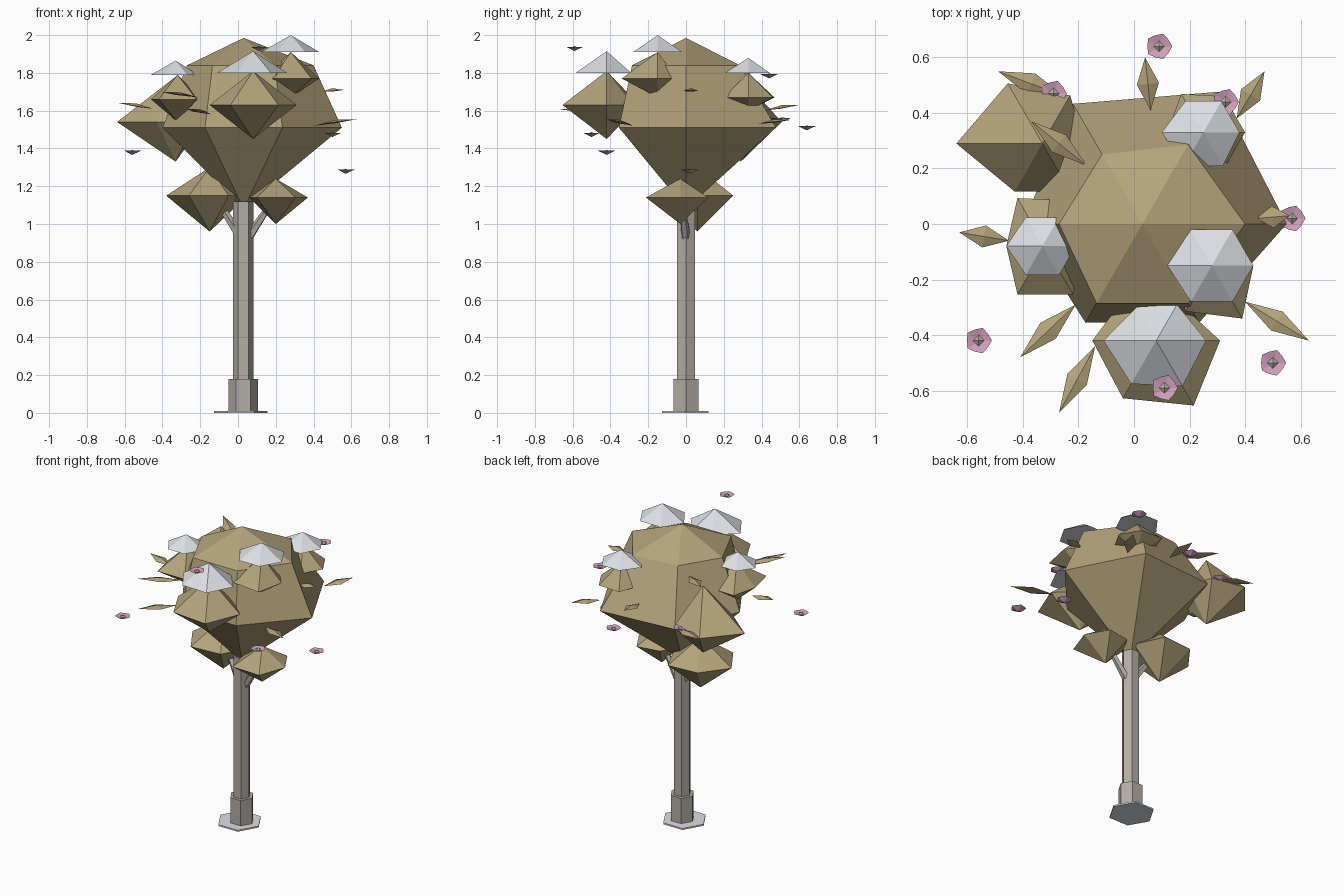
import bpy, bmesh, math
from mathutils import Vector


def mat(name, rgb):
    m = bpy.data.materials.new(name)
    m.diffuse_color = (*rgb, 1)
    return m


LEAF = mat("foliage", (0.46, 0.37, 0.20))
BARK = mat("bark", (0.46, 0.42, 0.38))
SNOW = mat("snow", (0.72, 0.74, 0.78))
PINK = mat("petal", (0.66, 0.36, 0.52))


def finish(name, bm, material):
    bmesh.ops.recalc_face_normals(bm, faces=bm.faces)
    me = bpy.data.meshes.new(name)
    bm.to_mesh(me)
    bm.free()
    me.materials.append(material)
    ob = bpy.data.objects.new(name, me)
    bpy.context.collection.objects.link(ob)
    return ob


def stack(name, cx, cy, rings, material, bottom=None, top=None, n=6):
    """Rings of n points, (z, radius or radii); ends close to an apex or a flat cap."""
    bm = bmesh.new()
    loops = []
    for z, r in rings:
        rr = r if isinstance(r, (list, tuple)) else [r] * n
        loops.append([bm.verts.new((cx + rr[i] * math.cos(i * math.tau / n),
                                    cy + rr[i] * math.sin(i * math.tau / n), z)) for i in range(n)])
    for a, b in zip(loops, loops[1:]):
        for i in range(n):
            j = (i + 1) % n
            bm.faces.new((a[i], a[j], b[j], b[i]))
    for loop, z in ((loops[0], bottom), (loops[-1], top)):
        if z is None:
            bm.faces.new(loop)
        else:
            tip = bm.verts.new((cx, cy, z))
            for i in range(n):
                bm.faces.new((loop[i], loop[(i + 1) % n], tip))
    return finish(name, bm, material)


# Trunk, collar and ground disc
stack("ground_disc", 0.015, -0.005, [(0.0, 0.142), (0.01, 0.142)], SNOW)
stack("trunk_collar", 0.028, 0, [(0.0, 0.077), (0.18, 0.077)], BARK)
stack("trunk", 0.028, 0, [(0.15, 0.054), (1.12, 0.054)], BARK)

# Short forks under the canopy
for i, (a, b) in enumerate([((0.05, 0, 0.92), (0.17, -0.02, 1.10)),
                            ((0.01, 0, 0.94), (-0.11, 0.04, 1.12))]):
    a, b = Vector(a), Vector(b)
    bpy.ops.mesh.primitive_cone_add(vertices=5, radius1=0.026, radius2=0.016,
                                    depth=(b - a).length, location=(a + b) / 2)
    fork = bpy.context.object
    fork.name = f"branch_{i + 1}"
    fork.rotation_euler = (b - a).to_track_quat('Z', 'Y').to_euler()
    fork.data.materials.append(BARK)

# Main canopy
stack("canopy", 0.03, 0, [(1.51, (0.52, 0.55, 0.50, 0.43, 0.41, 0.41)),
                          (1.84, (0.37, 0.33, 0.29, 0.30, 0.33, 0.33))],
      LEAF, 1.08, 1.985)

# Foliage clumps: x, y, bottom, middle, top, six radii
clumps = [
    (0.08, -0.42, 1.45, 1.63, 1.81, (0.23, 0.16, 0.20, 0.23, 0.24, 0.27)),
    (0.28, -0.15, 1.67, 1.77, 1.91, (0.15, 0.12, 0.12, 0.15, 0.19, 0.22)),
    (-0.32, -0.08, 1.54, 1.66, 1.79, (0.13, 0.19, 0.20, 0.14, 0.20, 0.20)),
    (0.25, 0.33, 1.60, 1.67, 1.80, (0.15, 0.15, 0.16, 0.13, 0.15, 0.15)),
    (-0.33, 0.29, 1.33, 1.54, 1.78, (0.15, 0.20, 0.25, 0.31, 0.20, 0.20)),
    (-0.15, 0.06, 0.96, 1.15, 1.30, (0.20, 0.22, 0.20, 0.23, 0.22, 0.20)),
    (0.20, -0.03, 1.00, 1.14, 1.24, (0.17, 0.17, 0.14, 0.14, 0.20, 0.21)),
]
for i, (x, y, b, m, t, radii) in enumerate(clumps):
    stack(f"foliage_clump_{i + 1}", x, y, [(m, radii)], LEAF, b, t)

# Snow caps
caps = [(0.08, -0.42, 1.80, 1.915, (0.18, 0.15, 0.14, 0.19, 0.18, 0.19)),
        (0.28, -0.15, 1.91, 2.00, (0.15, 0.15, 0.15, 0.16, 0.15, 0.15)),
        (-0.33, -0.08, 1.79, 1.865, (0.12, 0.12, 0.12, 0.13, 0.12, 0.12)),
        (0.25, 0.33, 1.80, 1.88, (0.13, 0.13, 0.13, 0.15, 0.14, 0.14))]
for i, (x, y, b, t, radii) in enumerate(caps):
    stack(f"snow_cap_{i + 1}", x, y, [(b, radii)], SNOW, b + 0.002, t)

# Loose leaves: folded diamonds from base to tip
leaves = [((0.06, 0.41, 1.60), (0.04, 0.60, 1.63)),
          ((0.37, 0.38, 1.53), (0.47, 0.55, 1.55)),
          ((0.44, 0.02, 1.70), (0.56, 0.03, 1.71)),
          ((0.40, -0.28, 1.52), (0.63, -0.42, 1.555)),
          ((-0.14, -0.44, 1.58), (-0.27, -0.68, 1.61)),
          ((-0.21, -0.29, 1.67), (-0.41, -0.48, 1.70)),
          ((-0.45, -0.06, 1.61), (-0.63, -0.03, 1.64)),
          ((-0.17, 0.21, 1.77), (-0.37, 0.37, 1.81)),
          ((-0.25, 0.46, 1.54), (-0.49, 0.55, 1.56))]
for i, (a, b) in enumerate(leaves):
    a, b = Vector(a), Vector(b)
    side = Vector((a.y - b.y, b.x - a.x, 0)).normalized() * 0.04
    mid = a.lerp(b, 0.5)
    bm = bmesh.new()
    base, tip = bm.verts.new(a), bm.verts.new(b)
    left, right = bm.verts.new(mid + side), bm.verts.new(mid - side)
    for dz in (0.014, -0.004):
        ridge = bm.verts.new(mid + Vector((0, 0, dz)))
        for p, q in ((base, left), (left, tip), (tip, right), (right, base)):
            bm.faces.new((p, q, ridge))
    finish(f"leaf_{i + 1}", bm, LEAF)

# Blossoms: shallow cup with a small faceted centre
blossoms = [(0.11, -0.59, 1.93), (0.09, 0.64, 1.51), (0.33, 0.44, 1.785), (0.57, 0.02, 1.28),
            (0.50, -0.50, 1.475), (-0.56, -0.42, 1.38), (-0.29, 0.47, 1.55)]
for i, (x, y, z) in enumerate(blossoms):
    stack(f"blossom_{i + 1}", x, y, [(z + 0.008, (0.048, 0.042) * 5)], PINK, z - 0.014, z - 0.004, n=10)
    stack(f"blossom_centre_{i + 1}", x, y, [(z + 0.002, 0.02)], BARK, z - 0.012, z + 0.013, n=4)
